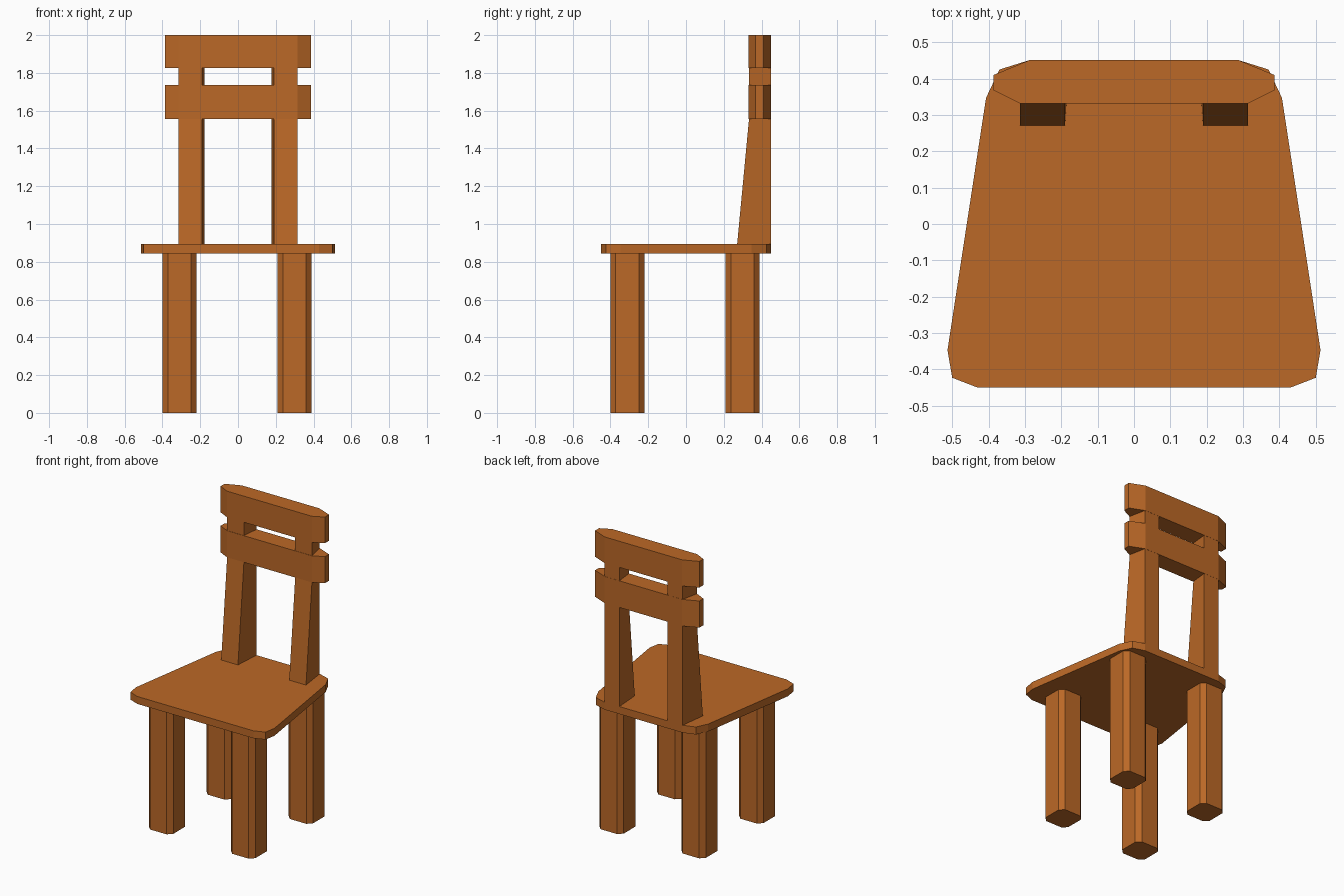
import bpy, bmesh

if "Cube" in bpy.data.objects:
    bpy.data.objects.remove(bpy.data.objects["Cube"])

wood = bpy.data.materials.new("brown wood")
wood.diffuse_color = (0.50, 0.14, 0.02, 1)
wood.use_nodes = True
wood.node_tree.nodes["Principled BSDF"].inputs["Base Color"].default_value = wood.diffuse_color


def loft(name, rings):
    """Solid through a stack of equal-length rings of 3D points, bottom to top."""
    bm = bmesh.new()
    loops = [[bm.verts.new(p) for p in ring] for ring in rings]
    n = len(loops[0])
    for low, high in zip(loops, loops[1:]):
        for i in range(n):
            j = (i + 1) % n
            bm.faces.new((low[i], low[j], high[j], high[i]))
    bm.faces.new(loops[0][::-1])
    bm.faces.new(loops[-1])
    bmesh.ops.recalc_face_normals(bm, faces=bm.faces)
    mesh = bpy.data.meshes.new(name)
    bm.to_mesh(mesh)
    bm.free()
    mesh.materials.append(wood)
    obj = bpy.data.objects.new(name, mesh)
    bpy.context.collection.objects.link(obj)
    return obj


def slab(name, half, z0, z1):
    """Extrude a left-right symmetric outline, given as its right half."""
    outline = half + [(-x, y) for x, y in reversed(half)]
    return loft(name, [[(x, y, z) for x, y in outline] for z in (z0, z1)])


# Seat: tapered board with clipped corners
slab("seat", [(0.43, -0.45), (0.50, -0.423), (0.513, -0.347),
              (0.407, 0.347), (0.37, 0.425), (0.29, 0.45)], 0.843, 0.893)

# Legs: square columns with chamfered corners
R, C = 0.09, 0.061
octagon = [(C, -R), (R, -C), (R, C), (C, R), (-C, R), (-R, C), (-R, -C), (-C, -R)]
for side, cx in (("left", -0.309), ("right", 0.299)):
    for end, cy in (("front", -0.311), ("back", 0.299)):
        loft(f"{end}_{side}_leg",
             [[(cx + x, cy + y, z) for x, y in octagon] for z in (0, 0.845)])

# Back posts: deep at the seat, leaning back to the slats
for side, s in (("left", -1), ("right", 1)):
    rings = []
    for z, front in ((0.885, 0.27), (1.56, 0.334), (1.83, 0.334)):
        rings.append([(s * 0.19, front, z), (s * 0.314, front, z),
                      (s * 0.29, 0.45, z), (s * 0.178, 0.45, z)])
    loft(f"{side}_back_post", rings)

# Back slats: boards with chamfered ends
slat = [(0.314, 0.332), (0.386, 0.368), (0.386, 0.41), (0.287, 0.451)]
slab("lower_back_slat", slat, 1.557, 1.735)
slab("upper_back_slat", slat, 1.825, 2.0)
